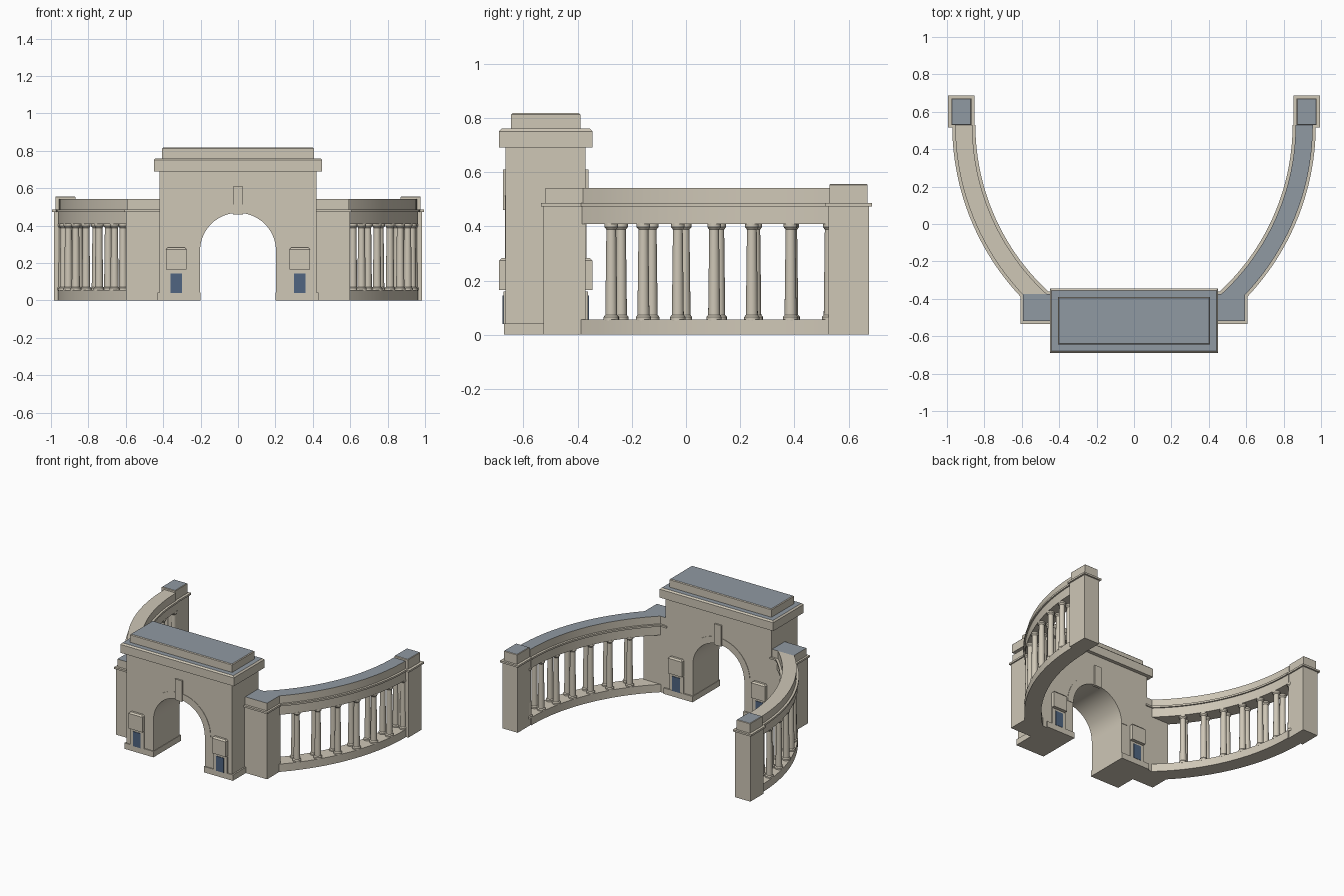
import bpy, bmesh, math
from math import sin, cos, radians

if "Cube" in bpy.data.objects:
    bpy.data.objects.remove(bpy.data.objects["Cube"])


def material(name, rgb):
    m = bpy.data.materials.new(name)
    m.use_nodes = True
    m.diffuse_color = (*rgb, 1)
    m.node_tree.nodes["Principled BSDF"].inputs["Base Color"].default_value = (*rgb, 1)
    return m


STONE = material("pale_stone", (0.62, 0.57, 0.47))
ROOF = material("grey_roof", (0.28, 0.32, 0.36))
DOOR = material("blue_door", (0.08, 0.13, 0.22))


def finish(name, bm, mat=STONE, roof=False, smooth=False):
    """Turn a bmesh into an object; optionally colour its top faces as roof."""
    bmesh.ops.recalc_face_normals(bm, faces=bm.faces)
    top = max(v.co.z for v in bm.verts)
    for f in bm.faces:
        f.material_index = int(roof and f.normal.z > 0.9
                               and f.calc_center_median().z > top - 1e-4)
    me = bpy.data.meshes.new(name)
    bm.to_mesh(me)
    bm.free()
    me.materials.append(mat)
    if roof:
        me.materials.append(ROOF)
    ob = bpy.data.objects.new(name, me)
    bpy.context.collection.objects.link(ob)
    if smooth:
        bpy.ops.object.select_all(action='DESELECT')
        ob.select_set(True)
        bpy.context.view_layer.objects.active = ob
        bpy.ops.object.shade_smooth_by_angle(angle=radians(35))
    return ob


def box(name, x, y, z, mat=STONE, roof=False, chamfer=0.0, side=1):
    """Box from ranges, with an optional chamfered upper rim."""
    bm = bmesh.new()
    x = sorted((x[0] * side, x[1] * side))

    def ring(h, d):
        return [bm.verts.new(p) for p in (
            (x[0] + d, y[0] + d, h), (x[1] - d, y[0] + d, h),
            (x[1] - d, y[1] - d, h), (x[0] + d, y[1] - d, h))]
    rings = [ring(z[0], 0), ring(z[1] - chamfer, 0)]
    if chamfer:
        rings.append(ring(z[1], chamfer))
    for a, b in zip(rings, rings[1:]):
        for i in range(4):
            j = (i + 1) % 4
            bm.faces.new((a[i], a[j], b[j], b[i]))
    bm.faces.new(rings[0])
    bm.faces.new(rings[-1])
    return finish(name, bm, mat, roof)


def extrude_profile(name, points, y0, y1):
    """Extrude an x-z outline along y."""
    bm = bmesh.new()
    face = bm.faces.new([bm.verts.new((px, y0, pz)) for px, pz in points])
    new = bmesh.ops.extrude_face_region(bm, geom=[face])["geom"]
    bmesh.ops.translate(bm, vec=(0, y1 - y0, 0),
                        verts=[v for v in new if isinstance(v, bmesh.types.BMVert)])
    return finish(name, bm, smooth=True)


# Central gate with its arched passage
FRONT, BACK = -0.665, -0.37
ARCH, SPRING = 0.203, 0.265


def arc(r, n=32):
    return [(-r * cos(math.pi * i / n), SPRING + r * sin(math.pi * i / n))
            for i in range(n + 1)]


extrude_profile("gate_body", [(-0.42, 0), (-ARCH, 0)] + arc(ARCH)
                + [(ARCH, 0), (0.42, 0), (0.42, 0.69), (-0.42, 0.69)], FRONT, BACK)
box("gate_cornice", (-0.45, 0.45), (-0.69, -0.345), (0.69, 0.76), roof=True, chamfer=0.01)
box("gate_attic", (-0.405, 0.405), (-0.645, -0.39), (0.76, 0.818), roof=True, chamfer=0.005)

# Details repeated on the front and back of the gate
for label, wall, out in (("front", FRONT, -1), ("back", BACK, 1)):
    def proud(depth):
        return sorted((wall - out * 0.01, wall + out * depth))
    extrude_profile(label + "_arch_ring", arc(0.25) + arc(ARCH)[::-1], *proud(0.003))
    box(label + "_keystone", (-0.028, 0.028), proud(0.011), (0.46, 0.61))
    for side, tag in ((1, "left"), (-1, "right")):
        name = f"{label}_{tag}_"
        box(name + "door_surround", (0.275, 0.385), proud(0.008), (0.04, 0.16), side=side)
        box(name + "door", (0.3, 0.36), proud(0.012), (0.04, 0.145), DOOR, side=side)
        box(name + "panel", (0.275, 0.385), proud(0.025), (0.165, 0.283),
            chamfer=0.01, side=side)

# Curved colonnades
RADIUS, CX, CY = 1.275, -0.365, 0.53
SWEEP = radians(48)


def on_arc(side, r, t):
    return side * (CX + r * cos(t)), CY - r * sin(t)


def arc_band(name, side, half, z0, z1, roof=False, n=28):
    """Rectangular section swept along the colonnade arc."""
    bm = bmesh.new()
    rings = []
    for i in range(n + 1):
        t = SWEEP * i / n
        rings.append([bm.verts.new((*on_arc(side, RADIUS + d, t), z)) for d, z in (
            (-half, z0), (half, z0), (half, z1), (-half, z1))])
    for a, b in zip(rings, rings[1:]):
        for i in range(4):
            j = (i + 1) % 4
            bm.faces.new((a[i], a[j], b[j], b[i]))
    bm.faces.new(rings[0])
    bm.faces.new(rings[-1])
    return finish(name, bm, roof=roof, smooth=True)


def column(name, x, y, n=16):
    """Turned column: round base, tapered shaft, round capital."""
    profile = [(0.028, 0.05), (0.028, 0.066), (0.022, 0.073), (0.018, 0.388),
               (0.025, 0.397), (0.025, 0.412)]
    bm = bmesh.new()
    rings = [[bm.verts.new((x + r * cos(math.tau * i / n), y + r * sin(math.tau * i / n), z))
              for i in range(n)] for r, z in profile]
    for a, b in zip(rings, rings[1:]):
        for i in range(n):
            j = (i + 1) % n
            bm.faces.new((a[i], a[j], b[j], b[i]))
    bm.faces.new(rings[0])
    bm.faces.new(rings[-1])
    return finish(name, bm, smooth=True)


for side, tag in ((1, "left"), (-1, "right")):
    # Gate leg plinth
    box(tag + "_gate_plinth", (0.2, 0.43), (-0.672, -0.36), (0, 0.042), side=side)

    # Pier joining gate and colonnade
    box(tag + "_inner_pier", (0.41, 0.598), (-0.525, -0.37), (0, 0.475), side=side)
    box(tag + "_inner_pier_cornice", (0.41, 0.607), (-0.535, -0.362), (0.473, 0.486), side=side)
    box(tag + "_inner_pier_parapet", (0.41, 0.593), (-0.518, -0.375), (0.486, 0.541),
        roof=True, side=side)

    # Pier at the far end
    box(tag + "_end_pier", (0.862, 0.983), (0.525, 0.675), (0, 0.475), side=side)
    box(tag + "_end_pier_cornice", (0.852, 0.995), (0.515, 0.686), (0.473, 0.486), side=side)
    box(tag + "_end_pier_cap", (0.87, 0.976), (0.53, 0.67), (0.486, 0.556),
        roof=True, chamfer=0.003, side=side)

    # Plinth, entablature and parapet of the colonnade
    arc_band(tag + "_wing_plinth", side, 0.055, 0, 0.056)
    arc_band(tag + "_wing_frieze", side, 0.052, 0.408, 0.474)
    arc_band(tag + "_wing_cornice", side, 0.062, 0.473, 0.486)
    arc_band(tag + "_wing_parapet", side, 0.046, 0.486, 0.541, roof=side > 0)

    # Two rows of columns
    for k in range(7):
        for row, d in (("inner", -0.029), ("outer", 0.029)):
            column(f"{tag}_{row}_column_{k + 1}", *on_arc(side, RADIUS + d, 0.111 * k))
